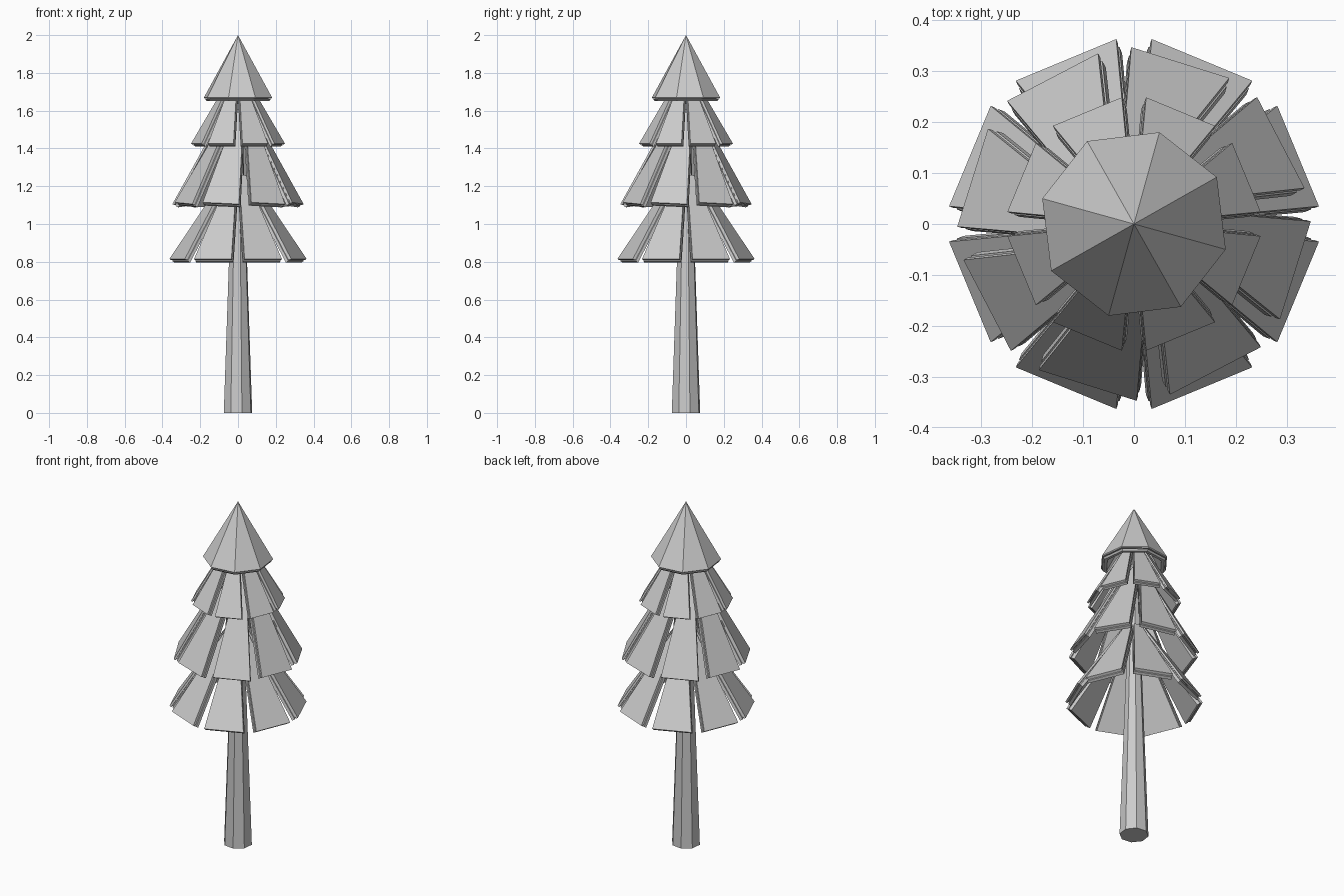
import bpy, bmesh, math
from mathutils import Vector, Matrix

if "Cube" in bpy.data.objects:
    bpy.data.objects.remove(bpy.data.objects["Cube"], do_unlink=True)

grey = bpy.data.materials.new("light_grey")
grey.use_nodes = True
colour = (0.6, 0.6, 0.6, 1)
grey.diffuse_color = colour
grey.node_tree.nodes["Principled BSDF"].inputs["Base Color"].default_value = colour

SIDES = 8
STEP = 2 * math.pi / SIDES


def finish(bm, name):
    bmesh.ops.recalc_face_normals(bm, faces=bm.faces)
    mesh = bpy.data.meshes.new(name)
    bm.to_mesh(mesh)
    bm.free()
    mesh.materials.append(grey)
    obj = bpy.data.objects.new(name, mesh)
    bpy.context.collection.objects.link(obj)
    return obj


def loft(bm, rings, closed_ends=True):
    """Skin a list of equal-length point rings."""
    loops = [[bm.verts.new(p) for p in ring] for ring in rings]
    n = len(loops[0])
    for a, b in zip(loops, loops[1:]):
        for i in range(n):
            bm.faces.new((a[i], a[(i + 1) % n], b[(i + 1) % n], b[i]))
    if closed_ends:
        bm.faces.new(loops[0])
        bm.faces.new(loops[-1])
    return loops


def polygon(radius, z, turn):
    return [Vector((radius * math.cos(turn + i * STEP), radius * math.sin(turn + i * STEP), z))
            for i in range(SIDES)]


# Tapered trunk
bm = bmesh.new()
loft(bm, [polygon(0.078, 0, math.radians(15.5)), polygon(0.02, 1.65, math.radians(15.5))])
finish(bm, "trunk")


# Skirts of grooved, overlapping panels
def skirt(name, r_low, z_low, r_high, z_high, turn, twist=0, thick=0.036):
    bm = bmesh.new()
    half = math.radians(17)
    low, high = r_low * math.cos(half), r_high * math.cos(half)
    up = Vector((high - low, 0, z_high - z_low)).normalized()
    inward = Vector((-up.z, 0, up.x))
    side = Vector((0, 1, 0))
    start, end = Vector((low, 0, z_low)), Vector((high, 0, z_high))
    w_low, w_high = r_low * math.sin(half), r_high * math.sin(half)
    for i in range(SIDES):
        rings = []
        # depth and edge inset: outer plate, groove, inner plate
        for depth, inset in ((0, 0), (0.3, 0), (0.35, 0.006), (0.5, 0.006), (0.55, 0), (1, 0)):
            shift = inward * thick * depth
            a, b = start + shift + up * inset, end + shift
            wa, wb = w_low - inset, w_high - inset
            rings.append([a - side * wa, a + side * wa, b + side * wb, b - side * wb])
        loops = loft(bm, rings)
        verts = [v for loop in loops for v in loop]
        pivot = Vector((low, 0, z_low))
        bmesh.ops.rotate(bm, verts=verts, cent=pivot, matrix=Matrix.Rotation(twist, 3, inward))
        bmesh.ops.rotate(bm, verts=verts, cent=(0, 0, 0),
                         matrix=Matrix.Rotation(turn + i * STEP, 3, 'Z'))
    return finish(bm, name)


skirt("lower_branches", 0.365, 0.815, 0.065, 1.26, STEP / 2)
skirt("middle_branches", 0.345, 1.11, 0.06, 1.61, math.radians(29), math.radians(3))
skirt("upper_branches", 0.25, 1.425, 0.065, 1.74, STEP / 2, 0, 0.03)

# Pointed cap with a grooved rim and a hollow underside
bm = bmesh.new()
profile = ((0.187, 1.67), (0.183, 1.665), (0.168, 1.667), (0.168, 1.662),
           (0.18, 1.66), (0.172, 1.65), (0.155, 1.65))
turn = math.radians(-15.5)
loops = loft(bm, [polygon(r, z, turn) for r, z in profile], False)
for loop, z in ((loops[0], 2.0), (loops[-1], 1.92)):
    tip = bm.verts.new((0, 0, z))
    for i in range(SIDES):
        bm.faces.new((loop[i], loop[(i + 1) % SIDES], tip))
finish(bm, "treetop")
